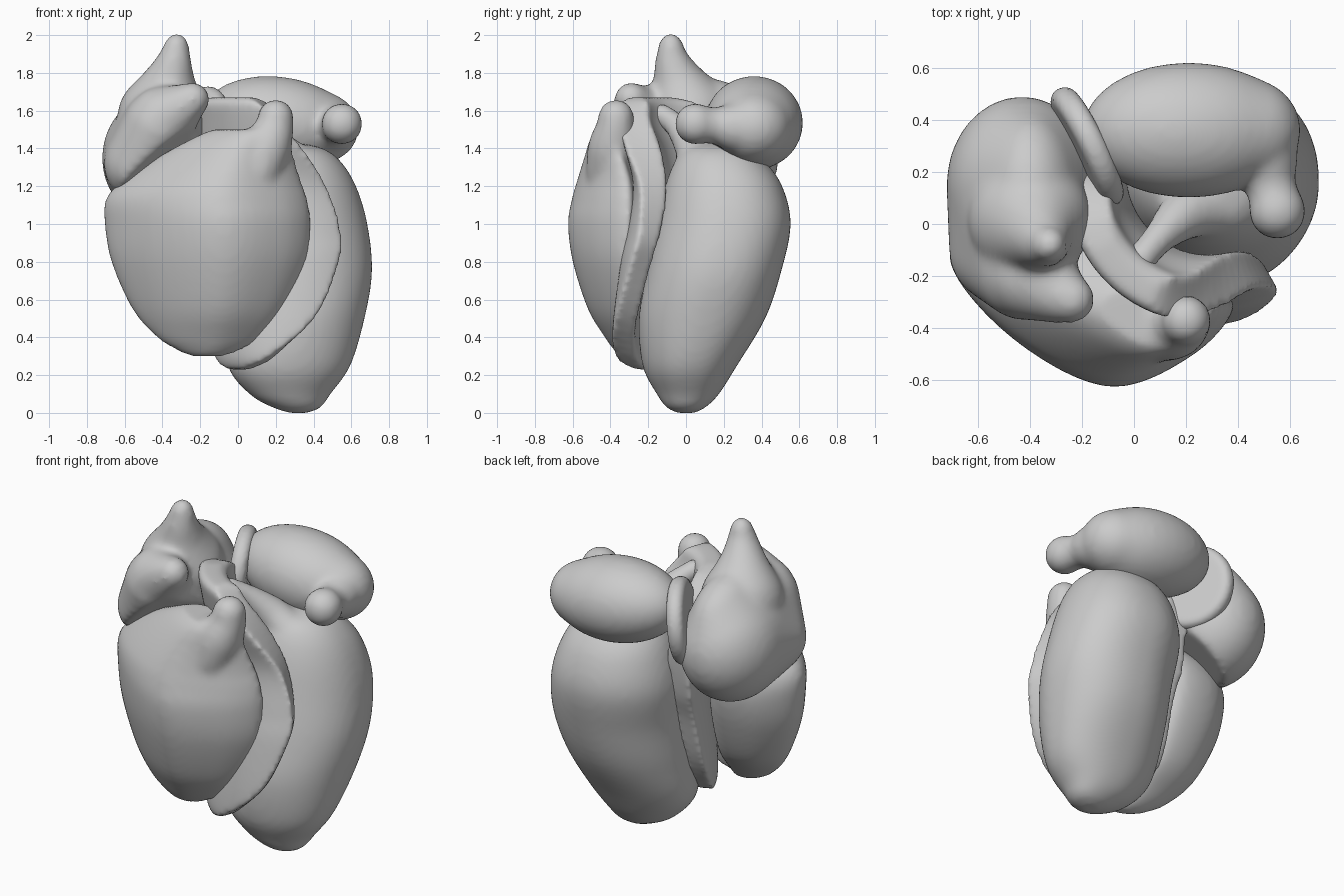
import bpy, bmesh
from math import cos, sin, pi, radians
from mathutils import Vector, Matrix

if "Cube" in bpy.data.objects:
    bpy.data.objects.remove(bpy.data.objects["Cube"])


def spline(rows, n=5, closed=False):
    """Smooth curve through rows of any number of values."""
    k, out = len(rows), []
    pick = (lambda i: rows[i % k]) if closed else (lambda i: rows[max(0, min(k - 1, i))])
    for i in range(k if closed else k - 1):
        a, b, c, d = (pick(i + j) for j in (-1, 0, 1, 2))
        for s in range(n):
            t = s / n
            out.append([0.5 * (2*q + (r-p)*t + (2*p-5*q+4*r-e)*t*t + (3*q-p-3*r+e)*t**3)
                        for p, q, r, e in zip(a, b, c, d)])
    if not closed:
        out.append(list(rows[-1]))
    return out


def loft(bm, rings):
    vs = [[bm.verts.new(p) for p in ring] for ring in rings]
    for a, b in zip(vs, vs[1:]):
        for i in range(len(a)):
            j = (i + 1) % len(a)
            bm.faces.new((a[i], a[j], b[j], b[i]))
    bm.faces.new(vs[0][::-1])
    bm.faces.new(vs[-1])


def ball(bm, c, r, rot=None):
    m = Matrix.Translation(c) @ (rot or Matrix()) @ Matrix.Diagonal((*r, 1))
    bmesh.ops.create_uvsphere(bm, u_segments=32, v_segments=20, radius=1, matrix=m)


def shrink_wrap(bm):
    """Replace all the balls made so far by their convex hull."""
    bmesh.ops.delete(bm, geom=bm.edges[:], context='EDGES_FACES')
    bmesh.ops.convex_hull(bm, input=bm.verts[:])
    loose = [v for v in bm.verts if not v.link_faces]
    bmesh.ops.delete(bm, geom=loose, context='VERTS')


def finger(bm, path):
    """Rounded tapering stalk, rows of x, y, z, radius."""
    for x, y, z, r in spline(path, 4):
        ball(bm, (x, y, z), (r, r, r))


def finish(name, bm, voxel=0.02, smooth=5):
    bmesh.ops.recalc_face_normals(bm, faces=bm.faces)
    me = bpy.data.meshes.new(name)
    bm.to_mesh(me)
    bm.free()
    ob = bpy.data.objects.new(name, me)
    bpy.context.collection.objects.link(ob)
    m = ob.modifiers.new("blend", 'REMESH')
    m.mode, m.voxel_size, m.use_smooth_shade = 'VOXEL', voxel, True
    s = ob.modifiers.new("soften", 'SMOOTH')
    s.iterations, s.factor = smooth, 0.5
    return ob


# left ventricle: z, cx, cy, rx, ry (fuller towards the back right)
def ventricle_point(a, x, y, rx, ry, z):
    c, s = cos(a), sin(a)
    if c > 0 and s > 0:
        c, s = c ** 0.85, s ** 0.85
    return x + rx*c, y + ry*s, z


rows = [(0, .32, 0, .05, .05), (.03, .31, 0, .13, .105), (.1, .275, .01, .215, .165),
        (.25, .27, .02, .325, .25), (.5, .305, .085, .365, .335), (.75, .33, .15, .38, .355),
        (1.0, .31, .2, .375, .355), (1.2, .3, .2, .325, .31), (1.33, .29, .18, .255, .24),
        (1.4, .28, .17, .17, .17), (1.43, .28, .15, .03, .03)]
bm = bmesh.new()
loft(bm, [[ventricle_point(2*pi*i/48, x, y, rx, ry, z) for i in range(48)]
          for z, x, y, rx, ry in spline(rows)])
finger(bm, [(.03, -.13, 1.58, .06), (.1, -.05, 1.52, .065), (.2, .04, 1.4, .1), (.3, .06, 1.32, .11)])
finish("left_ventricle", bm, 0.02, 8)

# ventricular septum, a curved wall: z, cx, cy, radius, half thickness, start and end angle
rows = [(.23, .26, .01, .33, .04, -130, -150), (.3, .27, .02, .35, .06, -104, -168),
        (.5, .3, .085, .41, .06, -77, -178), (.8, .32, .14, .42, .065, -63, -182),
        (.97, .31, .18, .42, .07, -61, -184), (1.2, .29, .2, .4, .08, -68, -185),
        (1.4, .27, .19, .42, .095, -82, -185), (1.55, .27, .16, .44, .085, -97, -180),
        (1.64, .27, .15, .45, .08, -108, -165), (1.67, .27, .14, .45, .04, -115, -150)]
rings = []
for z, x, y, r, t, a, b in spline(rows):
    angs = [radians(a + (b - a)*i/30) for i in range(31)]
    rings.append([(x + (r+t)*cos(q), y + (r+t)*sin(q), z) for q in angs]
                 + [(x + (r-t)*cos(q), y + (r-t)*sin(q), z) for q in angs[::-1]])
bm = bmesh.new()
loft(bm, rings)
finish("ventricular_septum", bm, 0.016, 6)

# right ventricle: crescent section, stretched per row z, left, right, front, back
crescent = spline([(1, .43), (.86, .17), (.56, 0), (.22, .25), (0, .66), (.14, .96), (.4, 1),
                   (.52, .78), (.65, .56), (.83, .49)], 6, True)
rows = [(.3, -.25, -.06, -.35, -.27), (.33, -.32, .02, -.38, -.22), (.4, -.43, .13, -.43, -.15),
        (.55, -.56, .26, -.52, -.02), (.8, -.67, .365, -.6, .08), (1.0, -.705, .385, -.625, .12),
        (1.13, -.7, .37, -.605, .1), (1.22, -.62, .34, -.58, .05), (1.35, -.43, .3, -.54, -.08),
        (1.45, -.25, .28, -.51, -.2), (1.5, -.14, .27, -.48, -.25)]
bm = bmesh.new()
loft(bm, [[(l + (r-l)*u, f + (b-f)*v, z) for u, v in crescent] for z, l, r, f, b in spline(rows)])
finger(bm, [(.1, -.4, 1.28, .13), (.15, -.39, 1.4, .13), (.19, -.375, 1.5, .105), (.2, -.37, 1.565, .095)])
finish("right_ventricle", bm, 0.02, 8)

# right atrium: body with peak and front lobe, sliced along a sloping underside
bm = bmesh.new()
ball(bm, (-.43, .15, 1.35), (.29, .34, .33))
ball(bm, (-.4, .1, 1.5), (.2, .33, .27))
ball(bm, (-.42, -.17, 1.52), (.19, .2, .19))
ball(bm, (-.52, -.1, 1.32), (.19, .2, .2))
shrink_wrap(bm)
finger(bm, [(-.4, .02, 1.56, .24), (-.37, -.03, 1.72, .15), (-.34, -.07, 1.85, .095), (-.325, -.08, 1.945, .065)])
finger(bm, [(-.4, -.19, 1.55, .18), (-.3, -.26, 1.62, .12), (-.24, -.29, 1.66, .09)])
bmesh.ops.bisect_plane(bm, geom=bm.verts[:] + bm.edges[:] + bm.faces[:], dist=1e-5,
                       plane_co=(-.45, -.3, 1.36), plane_no=Vector((-.72, .6, 1)).normalized(),
                       clear_inner=True)
bmesh.ops.holes_fill(bm, edges=[e for e in bm.edges if e.is_boundary], sides=0)
finish("right_atrium", bm, 0.02, 10)

# left atrium with its ear-like appendage
bm = bmesh.new()
ball(bm, (.21, .36, 1.535), (.41, .26, .245), Matrix.Rotation(.12, 4, 'Y'))
ball(bm, (.43, .36, 1.51), (.21, .2, .19))
shrink_wrap(bm)
finger(bm, [(.5, .26, 1.51, .13), (.52, .17, 1.52, .1), (.54, .09, 1.525, .1), (.55, .05, 1.53, .11)])
finish("left_atrium", bm, 0.02, 8)

# atrial septum: thick round plate between the atria
bm = bmesh.new()
m = (Matrix.Translation((-.18, .295, 1.48)) @ Matrix.Rotation(radians(26), 4, 'Z')
     @ Matrix.Rotation(pi/2 + .12, 4, 'Y'))
bmesh.ops.create_cone(bm, cap_ends=True, segments=48, radius1=.25, radius2=.25, depth=.1, matrix=m)
rim = [e for e in bm.edges if any(len(f.verts) > 4 for f in e.link_faces)]
bmesh.ops.bevel(bm, geom=rim, offset=.045, segments=4, profile=.5, affect='EDGES')
finish("atrial_septum", bm, 0.014, 3)
